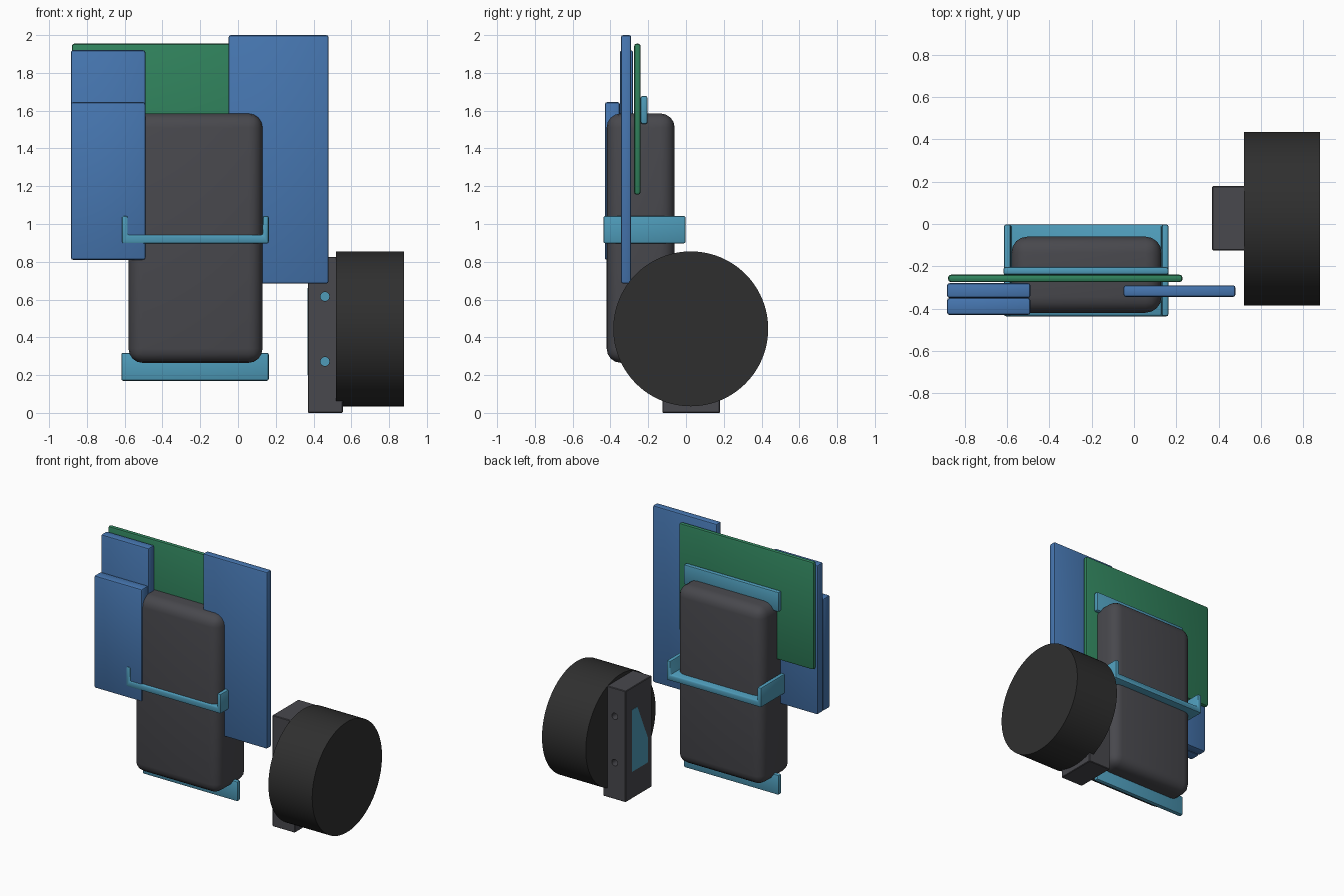
import bpy, bmesh, math

if "Cube" in bpy.data.objects:
    bpy.data.objects.remove(bpy.data.objects["Cube"])


def material(name, srgb):
    m = bpy.data.materials.new(name)
    lin = [((c / 255 + 0.055) / 1.055) ** 2.4 for c in srgb]
    m.diffuse_color = (*lin, 1)
    m.use_nodes = True
    m.node_tree.nodes["Principled BSDF"].inputs["Base Color"].default_value = m.diffuse_color
    return m


TEAL = material("teal", (78, 155, 185))
BLUE = material("blue", (70, 118, 176))
GREEN = material("green", (48, 130, 92))
GRAY = material("dark grey", (72, 72, 77))
BLACK = material("near black", (47, 47, 47))


def finish(name, bm, mat, bevel=0, segments=2):
    me = bpy.data.meshes.new(name)
    bmesh.ops.recalc_face_normals(bm, faces=bm.faces)
    bm.to_mesh(me)
    bm.free()
    ob = bpy.data.objects.new(name, me)
    bpy.context.collection.objects.link(ob)
    me.materials.append(mat)
    if bevel:
        mod = ob.modifiers.new("bevel", 'BEVEL')
        mod.width, mod.segments = bevel, segments
    bpy.ops.object.select_all(action='DESELECT')
    ob.select_set(True)
    bpy.context.view_layer.objects.active = ob
    if bevel:
        bpy.ops.object.modifier_apply(modifier="bevel")
    bpy.ops.object.shade_smooth_by_angle(angle=math.radians(35))
    return ob


def add_box(bm, x, y, z):
    verts = bmesh.ops.create_cube(bm, size=1)["verts"]
    for v in verts:
        for i, (lo, hi) in enumerate((x, y, z)):
            v.co[i] = lo if v.co[i] < 0 else hi


def box(name, x, y, z, mat, bevel=0.0, segments=2):
    bm = bmesh.new()
    add_box(bm, x, y, z)
    return finish(name, bm, mat, bevel, segments)


def prism(name, profile, axis, lo, hi, mat, bevel=0.0):
    """Extrude a 2D outline along x (y,z outline) or y (x,z outline)."""
    bm = bmesh.new()
    place = (lambda p: (lo, *p)) if axis == 'x' else (lambda p: (p[0], lo, p[1]))
    face = bm.faces.new([bm.verts.new(place(p)) for p in profile])
    ext = bmesh.ops.extrude_face_region(bm, geom=[face])["geom"]
    for v in ext:
        if isinstance(v, bmesh.types.BMVert):
            v.co['xyz'.index(axis)] = hi
    return finish(name, bm, mat, bevel)


def circle(cx, cy, r, n):
    return [(cx + r * math.cos(2 * math.pi * i / n),
             cy + r * math.sin(2 * math.pi * i / n)) for i in range(n)]


# Rounded battery body
box("battery", (-0.58, 0.13), (-0.42, -0.06), (0.265, 1.585), GRAY, 0.075, 4)

# Circuit boards
box("main_board", (-0.88, 0.23), (-0.275, -0.24), (1.155, 1.955), GREEN, 0.014)
box("side_board", (-0.05, 0.48), (-0.345, -0.29), (0.685, 2.0), BLUE, 0.012)
box("module_back", (-0.885, -0.49), (-0.35, -0.28), (0.81, 1.92), BLUE, 0.012)
box("module_front", (-0.885, -0.49), (-0.43, -0.35), (0.81, 1.645), BLUE, 0.012)

# Upper and lower mounting strips
for name, z in (("upper_strip", 1.53), ("lower_strip", 0.17)):
    box(name, (-0.618, 0.163), (-0.24, -0.204), (z, z + 0.148), TEAL, 0.01)

# Middle tray with two upright ends
l, r, t = -0.615, 0.163, 0.032
prism("middle_tray",
      [(l, 0.897), (r, 0.897), (r, 1.043), (r - t, 1.043), (r - t, 0.942),
       (l + t, 0.942), (l + t, 1.043), (l, 1.043)],
      'y', -0.437, -0.002, TEAL, 0.01)

# Wheel
prism("wheel", circle(0.025, 0.445, 0.41, 96), 'x', 0.52, 0.88, BLACK)

# Motor holder with through screw holes
holder = box("motor_holder", (0.37, 0.555), (-0.125, 0.18), (0, 0.826), GRAY, 0.004, 1)
for i, z in enumerate((0.272, 0.616)):
    cutter = prism(f"hole_cutter_{i + 1}", circle(0.46, z, 0.024, 24),
                   'y', -0.2, 0.25, GRAY)
    cutter.hide_render = True
    mod = holder.modifiers.new("hole", 'BOOLEAN')
    mod.operation, mod.object, mod.solver = 'DIFFERENCE', cutter, 'EXACT'
    bpy.context.view_layer.objects.active = holder
    bpy.ops.object.modifier_apply(modifier="hole")
    bpy.data.objects.remove(cutter, do_unlink=True)

# Motor inside the holder, with its exposed end plate
box("motor", (0.374, 0.515), (-0.08, 0.108), (0.2, 0.67), TEAL)
prism("motor_end_plate",
      [(0.107, 0.2), (-0.08, 0.2), (-0.08, 0.38), (0.045, 0.66), (0.107, 0.66)],
      'x', 0.368, 0.373, TEAL)
